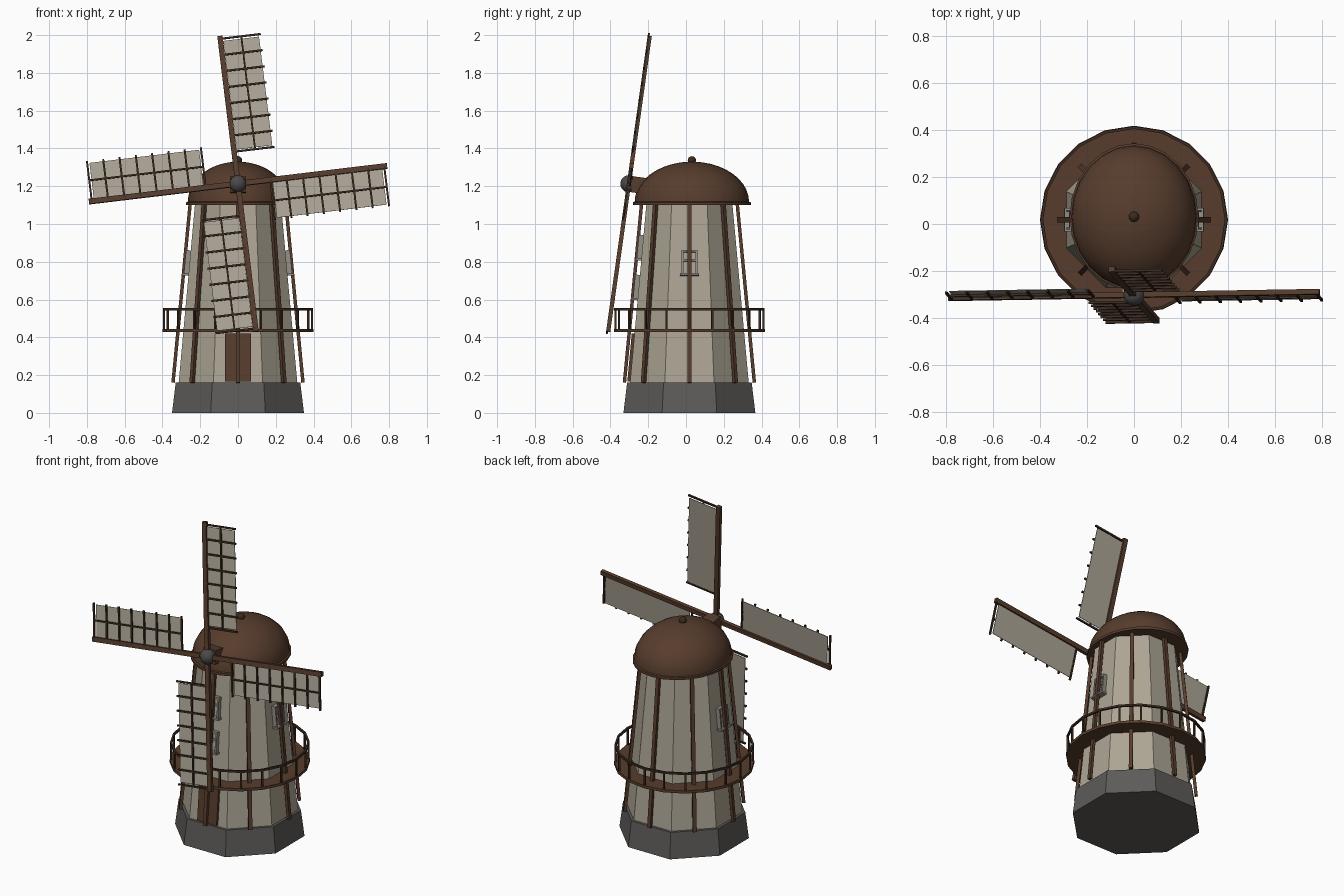
import bpy, bmesh, math
from mathutils import Vector, Matrix

if "Cube" in bpy.data.objects:
    bpy.data.objects.remove(bpy.data.objects["Cube"])

CY = 0.018                      # tower axis offset in y


def material(name, rgb):
    m = bpy.data.materials.new(name)
    m.diffuse_color = (*rgb, 1)
    m.use_nodes = True
    m.node_tree.nodes["Principled BSDF"].inputs["Base Color"].default_value = m.diffuse_color
    return m


WALL = material("plaster", (0.42, 0.38, 0.30))
SAIL = material("sail cloth", (0.42, 0.38, 0.31))
STONE = material("base stone", (0.11, 0.105, 0.10))
BROWN = material("brown wood", (0.095, 0.046, 0.026))
DARK = material("dark wood", (0.045, 0.024, 0.014))
IRON = material("iron", (0.07, 0.068, 0.065))
FRAME = material("window grey", (0.30, 0.28, 0.25))


def finish(bm, name, mat, smooth=False):
    bmesh.ops.recalc_face_normals(bm, faces=bm.faces)
    me = bpy.data.meshes.new(name)
    bm.to_mesh(me)
    bm.free()
    me.materials.append(mat)
    ob = bpy.data.objects.new(name, me)
    bpy.context.collection.objects.link(ob)
    if smooth:
        bpy.ops.object.select_all(action='DESELECT')
        ob.select_set(True)
        bpy.context.view_layer.objects.active = ob
        bpy.ops.object.shade_smooth_by_angle(angle=math.radians(40))
    return ob


def add_box(bm, size, matrix):
    bmesh.ops.create_cube(bm, size=1, matrix=matrix @ Matrix.Diagonal((*size, 1)))


def add_bar(bm, a, b, w, d, side):
    """Bar from a to b; width w runs along the side direction."""
    a, b = Vector(a), Vector(b)
    z = (b - a).normalized()
    y = z.cross(Vector(side)).normalized()
    x = y.cross(z)
    m = Matrix((x, y, z)).transposed().to_4x4()
    m.translation = (a + b) / 2
    add_box(bm, (w, d, (b - a).length), m)


def lathe(name, profile, sides, mat, offset=0, smooth=False, closed=False,
          center=(0, CY), sx=1, sy=1):
    """Rings of (radius, height), capped at both ends or joined in a loop."""
    bm = bmesh.new()
    rings = []
    for r, z in profile:
        ring = []
        for i in range(sides):
            t = offset + math.tau * i / sides
            ring.append(bm.verts.new((center[0] + sx * r * math.cos(t),
                                      center[1] + sy * r * math.sin(t), z)))
        rings.append(ring)
    pairs = list(zip(rings, rings[1:]))
    if closed:
        pairs.append((rings[-1], rings[0]))
    else:
        bm.faces.new(rings[0])
        bm.faces.new(rings[-1])
    for lo, hi in pairs:
        for i in range(sides):
            j = (i + 1) % sides
            bm.faces.new((lo[i], lo[j], hi[j], hi[i]))
    return finish(bm, name, mat, smooth)


def polar(r, t, z):
    return Vector((r * math.cos(t), CY + r * math.sin(t), z))


# Octagonal stone base and tapered tower, flat side to the front
half = math.pi / 8
lathe("stone_base", [(0.378, 0), (0.357, 0.16)], 8, STONE, half)
lathe("tower_wall", [(0.340, 0.16), (0.246, 1.11)], 8, WALL, half)

# Slanted timbers standing just off each wall face
bm = bmesh.new()
for k in range(8):
    t = k * math.pi / 4
    add_bar(bm, polar(0.344, t, 0.16), polar(0.252, t, 1.12), 0.022, 0.018,
            (-math.sin(t), math.cos(t), 0))
finish(bm, "wall_timbers", BROWN)

# Balcony deck, posts and handrail
lathe("balcony_deck", [(0.27, 0.428), (0.40, 0.428), (0.40, 0.445), (0.27, 0.445)],
      20, BROWN, closed=True)
lathe("balcony_rail", [(0.386, 0.543), (0.398, 0.543), (0.398, 0.555), (0.386, 0.555)],
      20, DARK, closed=True)
bm = bmesh.new()
for k in range(20):
    t = k * math.tau / 20
    add_bar(bm, polar(0.392, t, 0.44), polar(0.392, t, 0.548), 0.01, 0.01,
            (-math.sin(t), math.cos(t), 0))
finish(bm, "balcony_posts", DARK)


def wall_matrix(angle, z):
    """Frame on a wall face: x across, y outward, z up the slope."""
    lean = math.atan2(0.087, 0.95)
    r = 0.314 - (z - 0.16) * 0.087 / 0.95
    out = Vector((math.cos(angle), math.sin(angle), 0))
    across = Vector((math.sin(angle), -math.cos(angle), 0))
    up = Vector((0, 0, 1)) * math.cos(lean) - out * math.sin(lean)
    n = across.cross(up) * -1
    if n.dot(out) < 0:
        n = -n
    m = Matrix((across, n, up)).transposed().to_4x4()
    m.translation = polar(r, angle, z)
    return m


# Door
bm = bmesh.new()
add_box(bm, (0.135, 0.03, 0.255), wall_matrix(-math.pi / 2, 0.293))
finish(bm, "door", BROWN)

# Windows: two in front, one on each side
frames, panes = bmesh.new(), bmesh.new()
for angle, z in ((-math.pi / 2, 0.665), (-math.pi / 2, 0.875), (0, 0.795), (math.pi, 0.795)):
    m = wall_matrix(angle, z)
    add_box(panes, (0.075, 0.012, 0.115), m)
    for s in (-1, 1):
        add_box(frames, (0.010, 0.04, 0.125), m @ Matrix.Translation((s * 0.037, 0.005, 0)))
    for h, w, d in ((0.06, 0.084, 0.04), (0.012, 0.07, 0.025), (-0.064, 0.10, 0.06)):
        add_box(frames, (w, d, 0.011), m @ Matrix.Translation((0, 0.005, h)))
    add_box(frames, (0.008, 0.025, 0.12), m @ Matrix.Translation((0, 0.005, 0)))
finish(frames, "window_frames", FRAME)
finish(panes, "window_panes", WALL)

# Oval domed cap with a small rim, and its finial
dome = [(0.86, 1.10), (1.0, 1.10), (1.0, 1.115), (0.97, 1.118)]
for i in range(1, 11):
    a = i / 10 * math.radians(88)
    dome.append((0.97 * math.cos(a), 1.118 + 0.212 * math.sin(a)))
lathe("domed_cap", dome, 24, BROWN, math.pi / 2, True, center=(0, 0.031), sx=0.274, sy=0.312)
bm = bmesh.new()
bmesh.ops.create_uvsphere(bm, u_segments=12, v_segments=8, radius=0.022,
                          matrix=Matrix.Translation((0, 0.031, 1.337)))
finish(bm, "cap_finial", DARK, True)

# Wind shaft and hub, tilted with the sail plane
tilt = math.radians(-8)
ROTOR = Matrix.Translation((0, -0.302, 1.213)) @ Matrix.Rotation(tilt, 4, 'X')
bm = bmesh.new()
add_box(bm, (0.085, 0.16, 0.085), ROTOR @ Matrix.Translation((0, 0.095, 0)))
finish(bm, "wind_shaft", BROWN)
bm = bmesh.new()
bmesh.ops.create_uvsphere(bm, u_segments=12, v_segments=8, radius=0.046, matrix=ROTOR)
finish(bm, "hub", IRON, True)

# Four sails: arm, cloth panel and lattice
arms, cloth, lattice = bmesh.new(), bmesh.new(), bmesh.new()
for k in range(4):
    m = ROTOR @ Matrix.Rotation(k * math.pi / 2 - math.radians(6.9), 4, 'Y')
    T = Matrix.Translation
    add_box(arms, (0.028, 0.022, 0.795), m @ T((0, 0, 0.3975)))
    add_box(cloth, (0.19, 0.004, 0.585), m @ T((0.11, 0, 0.475)))
    add_box(lattice, (0.009, 0.010, 0.61), m @ T((0.112, -0.006, 0.475)))
    for i in range(8):
        add_box(lattice, (0.215, 0.010, 0.010), m @ T((0.108, -0.006, 0.172 + i * 0.0868)))
finish(arms, "sail_arms", BROWN)
finish(cloth, "sail_cloth", SAIL)
finish(lattice, "sail_lattice", DARK)
